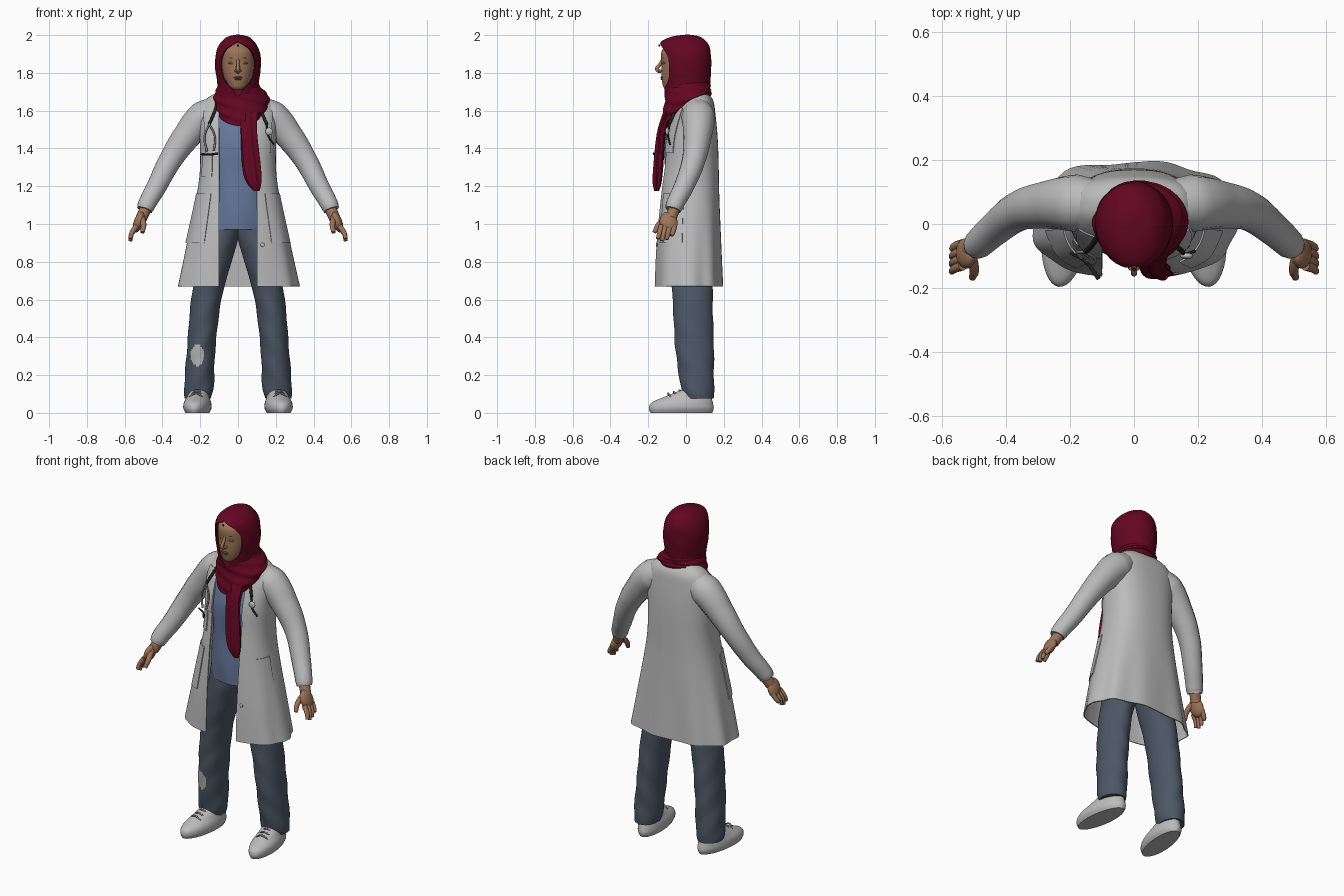
import bpy, bmesh
from math import sin, cos, pi, asin, copysign
from mathutils import Vector

if "Cube" in bpy.data.objects:
    bpy.data.objects.remove(bpy.data.objects["Cube"])
made = []


def material(name, r, g, b):
    m = bpy.data.materials.new(name)
    m.use_nodes = True
    m.diffuse_color = (r, g, b, 1)
    m.node_tree.nodes["Principled BSDF"].inputs["Base Color"].default_value = (r, g, b, 1)
    return m


WHITE = material("coat white", .5, .5, .5)
BLUE = material("shirt blue", .13, .185, .32)
DENIM = material("trouser denim", .072, .096, .13)
RED = material("scarf crimson", .125, .002, .016)
SKIN = material("skin", .34, .175, .1)
LIP = material("lip brown", .22, .1, .065)
METAL = material("steel grey", .25, .25, .25)
BLACK = material("rubber black", .015, .015, .015)


def smooth_rings(keys, steps):
    """Catmull-Rom through rings of z, cx, cy, rx, ry, front gap, tilt."""
    keys = [Vector(tuple(k) + (0,) * (7 - len(k))) for k in keys]
    out = []
    for i in range(len(keys) - 1):
        a, b, c, d = keys[max(i - 1, 0)], keys[i], keys[i + 1], keys[min(i + 2, len(keys) - 1)]
        for j in range(steps):
            u = j / steps
            out.append(b + (c - a) * (u / 2) + (a * 2 - b * 5 + c * 4 - d) * (u * u / 2)
                       + (b * 3 - a - c * 3 + d) * (u ** 3 / 2))
    return out + [keys[-1]]


def loft(name, rings, mat, n=40, steps=6, power=1, fold=None, arc=(None, None), side=1, thick=0, cap=False):
    """Skin horizontal rings; angle is zero at the front and grows to the left."""
    rings = smooth_rings(rings, steps) if steps else rings
    bm = bmesh.new()
    rows = []
    for z, cx, cy, rx, ry, gap, tilt in rings:
        g = asin(min(1, max(0, gap) / max(rx, 1e-6)) ** (1 / power))
        lo = g if arc[0] is None else arc[0]
        hi = 2 * pi - g if arc[1] is None else arc[1]
        row = []
        for i in range(n + 1):
            t = lo + (hi - lo) * i / n
            k = fold(t, z) if fold else 1
            x = copysign(abs(sin(t)) ** power, sin(t)) * rx * k
            y = copysign(abs(cos(t)) ** power, cos(t)) * ry * k
            row.append(bm.verts.new((side * (cx + x), cy - y, z - tilt * cos(t))))
        rows.append(row)
    for p, q in zip(rows, rows[1:]):
        for i in range(n):
            bm.faces.new((p[i], p[i + 1], q[i + 1], q[i]))
    bmesh.ops.remove_doubles(bm, verts=bm.verts, dist=1e-5)
    if cap:
        bmesh.ops.holes_fill(bm, edges=[e for e in bm.edges if e.is_boundary])
    bmesh.ops.recalc_face_normals(bm, faces=bm.faces)
    me = bpy.data.meshes.new(name)
    bm.to_mesh(me)
    bm.free()
    me.materials.append(mat)
    ob = bpy.data.objects.new(name, me)
    bpy.context.collection.objects.link(ob)
    if thick:
        m = ob.modifiers.new("cloth", 'SOLIDIFY')
        m.thickness, m.offset = thick, 0
    made.append(ob)
    return ob


def tube(name, points, mat, side=1):
    """Round tube through points of x, y, z, radius."""
    cu = bpy.data.curves.new(name, 'CURVE')
    cu.dimensions, cu.bevel_depth, cu.bevel_resolution = '3D', 1, 5
    cu.use_fill_caps, cu.resolution_u = True, 8
    sp = cu.splines.new('BEZIER')
    sp.bezier_points.add(len(points) - 1)
    for bp, (x, y, z, r) in zip(sp.bezier_points, points):
        bp.co, bp.radius = (side * x, y, z), r
        bp.handle_left_type = bp.handle_right_type = 'AUTO'
    cu.materials.append(mat)
    ob = bpy.data.objects.new(name, cu)
    bpy.context.collection.objects.link(ob)
    made.append(ob)
    return ob


def ball(name, loc, scale, mat, rot=(0, 0, 0)):
    bpy.ops.mesh.primitive_uv_sphere_add(segments=24, ring_count=16, radius=1, location=loc, rotation=rot)
    ob = bpy.context.object
    ob.name, ob.scale = name, scale
    ob.data.materials.append(mat)
    made.append(ob)
    return ob


# Open coat with flared, gently folded skirt
COAT = [(.67, 0, .012, .318, .178, .1), (.9, 0, .012, .27, .17, .1), (1.16, 0, .018, .215, .155, .1),
        (1.3, 0, .025, .198, .145, .1), (1.45, 0, .03, .2, .135, .1), (1.58, 0, .045, .205, .108, .1),
        (1.655, 0, .06, .17, .08, .1), (1.7, 0, .06, .1, .045, .06)]


def drape(t, z):
    return 1 + .07 * max(0, 1.15 - z) * sin(9 * t) * sin(t / 2)


loft("coat", COAT, WHITE, n=72, steps=8, power=.8, fold=drape, thick=.006)


def coat_patch(name, z0, z1, arc, side=1, grow=.006):
    rings = [r.copy() for r in smooth_rings(COAT, 8) if z0 <= r[0] <= z1]
    for r in rings:
        r[3] += grow
        r[4] += grow
    loft(name, rings, WHITE, n=16, steps=0, power=.8, fold=lambda t, z: drape(side * t, z),
         arc=arc, side=side, thick=.005)


for s, label in ((1, "left"), (-1, "right")):
    coat_patch(label + "_hip_pocket", .89, 1.17, (.62, 1.45), s)
    coat_patch(label + "_lapel", 1.36, 1.62, (None, .95), s)
coat_patch("breast_pocket", 1.24, 1.38, (.65, 1.15), -1)
coat_patch("back_waist_seam", 1.15, 1.18, (pi - 1.1, pi + 1.1), grow=.003)
ball("coat_button", (.13, -.155, .89), (.011, .004, .011), WHITE)

# Shirt under the coat
loft("shirt", [(.97, 0, .02, .165, .13), (1.08, 0, .02, .165, .135), (1.25, 0, .025, .16, .135),
               (1.42, 0, .025, .165, .138), (1.55, 0, .04, .14, .11), (1.66, 0, .05, .07, .05)],
     BLUE, cap=True, fold=lambda t, z: 1 + .02 * sin(7 * t + 14 * z))

# Trousers and shoes
LEG = [(.075, .212, .065, .068, .082), (.14, .207, .06, .078, .088), (.35, .194, .045, .075, .102),
       (.6, .168, .035, .08, .106), (.8, .122, .03, .088, .115), (.93, .092, .03, .094, .118),
       (1.04, .085, .03, .085, .11)]
SHOE = [(0, 0, -.025, .06, .165), (.025, 0, -.025, .072, .173), (.055, 0, -.02, .07, .163),
        (.085, 0, .01, .058, .125), (.115, 0, .045, .048, .085), (.135, 0, .058, .042, .062)]
for s, label in ((1, "left"), (-1, "right")):
    leg = loft(label + "_trouser_leg", LEG, DENIM, n=110, steps=20, side=s, cap=True,
               fold=lambda t, z: 1 + .025 * sin(3 * t + 38 * z) * (1.1 - z))
    if s < 0:
        # Pale worn spot on the shin
        leg.data.materials.append(WHITE)
        for f in leg.data.polygons:
            c = f.center
            if f.normal.y < 0 and ((c.x + .215) / .036) ** 2 + ((c.z - .305) / .056) ** 2 < 1:
                f.material_index = 1
    parts = [loft(label + "_shoe", SHOE, WHITE, cap=True)]
    for i in range(3):
        y, z = -.085 + .03 * i, .1 + .008 * i
        parts.append(tube(label + "_lace", [(-.035, y, z - .016, .004), (0, y - .01, z + .004, .005),
                                            (.035, y, z - .016, .004)], METAL))
    for p in parts:
        p.location, p.rotation_euler = (s * .212, 0, 0), (0, 0, s * .12)

# Sleeves and hands
for s, label in ((1, "left"), (-1, "right")):
    tube(label + "_sleeve", [(.1, .06, 1.605, .072), (.18, .065, 1.565, .09), (.275, .06, 1.46, .075),
                             (.36, .04, 1.335, .062), (.43, -.01, 1.2, .054), (.487, -.062, 1.095, .047),
                             (.494, -.068, 1.075, .042)], WHITE, s)
    tube(label + "_wrist", [(.48, -.055, 1.1, .032), (.512, -.08, 1.03, .03)], SKIN, s)
    ball(label + "_palm", (s * .526, -.092, 1.01), (.026, .047, .058), SKIN, (.2, -s * .35, 0))
    for i in range(4):
        y = -.062 - .023 * i
        drop = (.03, .008, 0, .012)[i]
        tube(label + "_finger", [(.537, y, .99, .015), (.563, y - .01, .95, .013),
                                 (.57, y - .018, .91 + drop, .01)], SKIN, s)
    tube(label + "_thumb", [(.51, -.1, 1.035, .018), (.5, -.145, .995, .015), (.506, -.168, .955, .011)], SKIN, s)

# Head and face
loft("head", [(1.69, 0, -.06, 0, 0), (1.715, 0, -.062, .042, .05), (1.75, 0, -.05, .063, .076),
              (1.79, 0, -.04, .078, .09), (1.85, 0, -.03, .088, .1), (1.92, 0, -.025, .085, .102),
              (1.97, 0, -.02, .04, .05)], SKIN, cap=True)
tube("nose", [(0, -.12, 1.88, .007), (0, -.138, 1.845, .009), (0, -.154, 1.818, .01), (0, -.13, 1.806, .01)], SKIN)
ball("upper_lip", (0, -.127, 1.776), (.024, .009, .005), LIP)
ball("lower_lip", (0, -.125, 1.767), (.02, .009, .006), LIP)
for s, label in ((1, "left"), (-1, "right")):
    ball(label + "_nostril_wing", (s * .011, -.135, 1.812), (.008, .011, .007), SKIN)
    ball(label + "_eyelid", (s * .036, -.118, 1.852), (.017, .006, .006), LIP, (0, 0, s * .35))
    tube(label + "_brow", [(.015, -.126, 1.873, .003), (.035, -.12, 1.879, .004), (.058, -.103, 1.872, .002)], LIP, s)

# Head scarf: hood, neck wrap and hanging tail
loft("scarf_hood", [(2, 0, .01, 0, 0), (1.99, 0, 0, .05, .068), (1.965, 0, -.012, .083, .115),
                    (1.93, 0, -.008, .105, .132, .056), (1.88, 0, -.002, .117, .131, .084),
                    (1.82, 0, 0, .117, .13, .086), (1.76, 0, .002, .108, .124, .07),
                    (1.72, 0, .004, .105, .12, .035), (1.67, 0, .005, .11, .115)],
     RED, n=56, thick=.007, fold=lambda t, z: 1 + .008 * sin(60 * z + 5 * t) * sin(t / 2))
loft("scarf_neck_wrap", [(1.765, 0, .012, .095, .105), (1.725, .005, .01, .115, .118, 0, .015),
                         (1.675, .018, .008, .145, .122, 0, .04), (1.635, .018, .004, .142, .13, 0, .065),
                         (1.59, .01, 0, .112, .127, 0, .07), (1.6, .01, .01, .08, .09, 0, .06)],
     RED, n=56, steps=8, cap=True, fold=lambda t, z: 1 + .025 * sin(150 * z + 4 * sin(t) - 3 * cos(t)))
loft("scarf_tail", [(1.6, .055, -.09, .05, .025), (1.48, .058, -.13, .042, .022), (1.3, .072, -.147, .046, .024),
                    (1.22, .084, -.153, .036, .022), (1.175, .098, -.155, .014, .012)],
     RED, cap=True, fold=lambda t, z: 1 + .13 * sin(6 * t + 5 * z))
ball("scarf_pin", (0, -.142, 1.945), (.006, .005, .006), BLACK)

# Stethoscope round the neck and pen in the breast pocket
for s, label in ((1, "left"), (-1, "right")):
    tube(label + "_stethoscope_hose", [(.105, -.02, 1.65, .008), (.13, -.065, 1.58, .008),
                                       (.152, -.087, 1.53, .008)], BLACK, s)
tube("ear_tube_outer", [(-.152, -.087, 1.53, .005), (-.178, -.09, 1.46, .005), (-.165, -.105, 1.385, .006)], METAL)
tube("ear_tube_inner", [(-.152, -.087, 1.53, .005), (-.122, -.108, 1.46, .005), (-.128, -.125, 1.39, .006)], METAL)
tube("chest_hose", [(.152, -.087, 1.53, .006), (.16, -.095, 1.47, .005), (.19, -.085, 1.42, .005)], BLACK)
ball("chest_piece", (.165, -.1, 1.49), (.02, .01, .02), WHITE)
tube("pen", [(-.2, -.09, 1.368, .004), (-.15, -.12, 1.368, .005), (-.11, -.172, 1.372, .007)], BLACK)

# Convert tubes to meshes and shade everything smoothly
bpy.ops.object.select_all(action='DESELECT')
for ob in made:
    ob.select_set(True)
bpy.context.view_layer.objects.active = made[0]
bpy.ops.object.convert(target='MESH')
bpy.ops.object.shade_smooth_by_angle(angle=.9)
